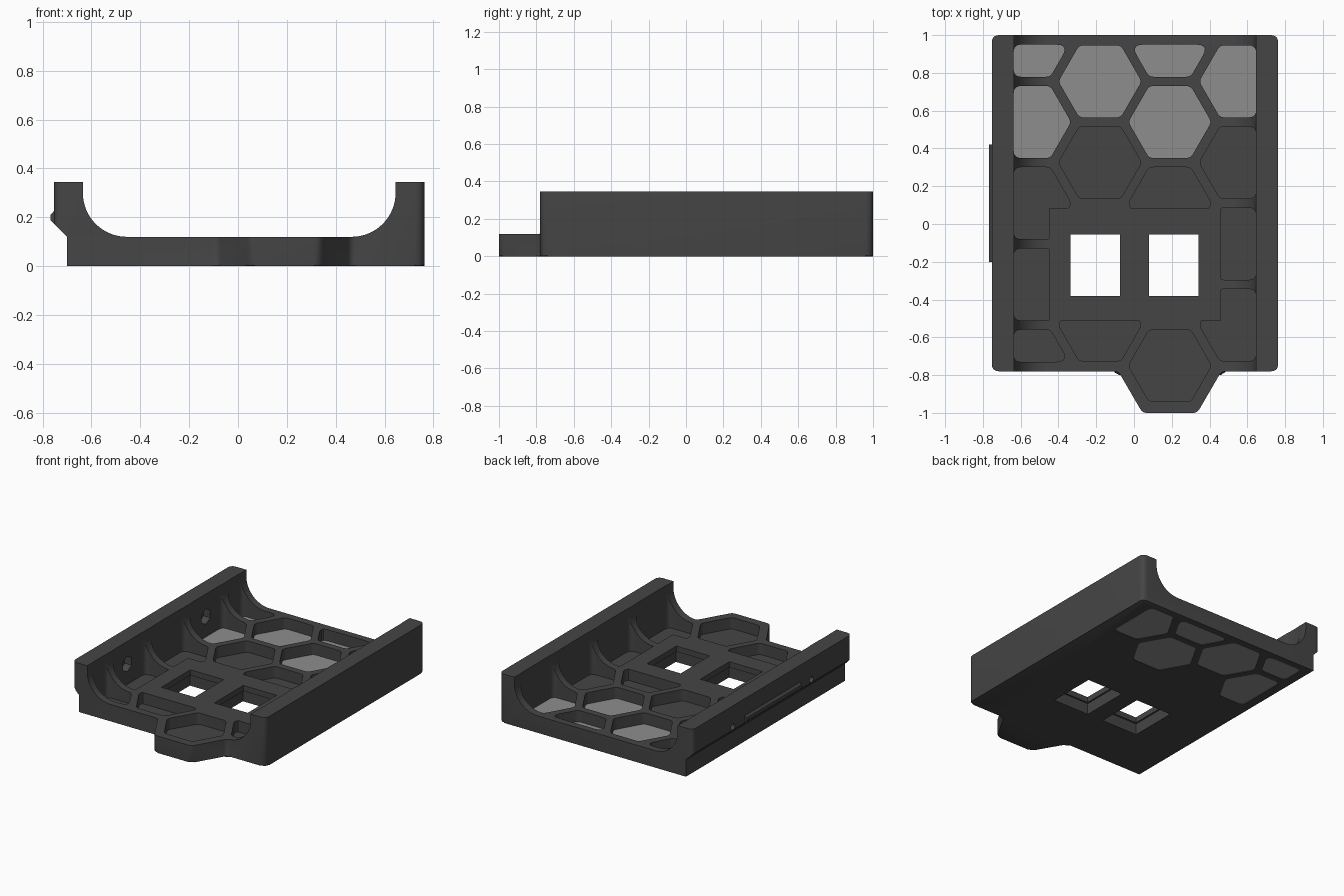
import bpy, bmesh, math
from mathutils import Vector, Matrix

if "Cube" in bpy.data.objects:
    bpy.data.objects.remove(bpy.data.objects["Cube"])


def material(name, value):
    m = bpy.data.materials.new(name)
    m.diffuse_color = (value, value, value, 1)
    m.use_nodes = True
    m.node_tree.nodes["Principled BSDF"].inputs["Base Color"].default_value = m.diffuse_color
    return m


DARK = material("dark_grey", 0.06)
LIGHT = material("light_grey", 0.27)


def rounded(points, radius, steps=5):
    """Round every corner of a 2D polygon."""
    out = []
    n = len(points)
    for i in range(n):
        p = Vector(points[i])
        a, b = Vector(points[i - 1]) - p, Vector(points[(i + 1) % n]) - p
        half = a.angle(b) / 2
        d = min(radius / math.tan(half), 0.48 * min(a.length, b.length))
        s, e = p + a.normalized() * d, p + b.normalized() * d
        for k in range(steps + 1):
            t = k / steps
            out.append((1 - t) ** 2 * s + 2 * t * (1 - t) * p + t * t * e)
    return out


def clip(points, axis, limit, sign):
    """Keep the part of a polygon where sign * coordinate <= sign * limit."""
    out = []
    for i, q in enumerate(points):
        p = points[i - 1]
        dp, dq = sign * (p[axis] - limit), sign * (q[axis] - limit)
        if dp * dq < 0:
            out.append(p.lerp(q, dp / (dp - dq)))
        if dq <= 0:
            out.append(q)
    return out


def add_prism(bm, points, lo, hi, axis="z"):
    """Extrude a 2D polygon between lo and hi along an axis."""
    place = {"z": lambda u, v, w: (u, v, w),
             "y": lambda u, v, w: (u, w, v),
             "x": lambda u, v, w: (w, u, v)}[axis]
    low = [bm.verts.new(place(p[0], p[1], lo)) for p in points]
    high = [bm.verts.new(place(p[0], p[1], hi)) for p in points]
    base = bm.faces.new(low)
    bm.faces.new(high)
    n = len(points)
    for i in range(n):
        j = (i + 1) % n
        bm.faces.new((low[i], low[j], high[j], high[i]))
    return base


def make(name, bm, mat=DARK):
    bmesh.ops.recalc_face_normals(bm, faces=bm.faces[:])
    mesh = bpy.data.meshes.new(name)
    bm.to_mesh(mesh)
    bm.free()
    mesh.materials.append(mat)
    ob = bpy.data.objects.new(name, mesh)
    bpy.context.collection.objects.link(ob)
    return ob


def prisms(name, items, mat=DARK):
    bm = bmesh.new()
    for item in items:
        add_prism(bm, *item)
    return make(name, bm, mat)


def cut(target, cutter):
    """Subtract a cutter and remove it."""
    mod = target.modifiers.new("cut", "BOOLEAN")
    mod.operation, mod.solver, mod.object = "DIFFERENCE", "EXACT", cutter
    bpy.context.view_layer.objects.active = target
    bpy.ops.object.modifier_apply(modifier=mod.name)
    bpy.data.objects.remove(cutter)


def rect(x0, x1, y0, y1):
    return [(x0, y0), (x1, y0), (x1, y1), (x0, y1)]


def ngon(cx, cy, r, n, turn=0.0):
    return [Vector((cx + r * math.cos(turn + math.tau * i / n),
                    cy + r * math.sin(turn + math.tau * i / n))) for i in range(n)]


L, R, TOP, DECK = -0.753, 0.763, 0.345, 0.12

# Tray body: rounded plan outline with front tongue and softened bottom edge
outline = [(L, 1.0), (L, -0.78), (-0.083, -0.78), (0.045, -1.0),
           (0.335, -1.0), (0.463, -0.78), (R, -0.78), (R, 1.0)]
bm = bmesh.new()
base = add_prism(bm, rounded(outline, 0.04), 0, TOP)
bmesh.ops.bevel(bm, geom=list(base.edges), offset=0.008, segments=2,
                affect="EDGES", profile=0.5)
body = make("tray_body", bm)

# Trough between the walls with quarter-round fillets
IN_L, IN_R, FIL = -0.635, 0.645, 0.18
arc = [(math.cos(t), math.sin(t)) for t in [math.pi / 2 * i / 16 for i in range(17)]]
trough = [(IN_L, 0.6)]
trough += [(IN_L + FIL - FIL * c, DECK + FIL - FIL * s) for c, s in arc]
trough += [(IN_R - FIL + FIL * c, DECK + FIL - FIL * s) for c, s in reversed(arc)]
trough += [(IN_R, 0.6)]
cut(body, prisms("trough_cutter", [(trough, -1.3, 1.3, "y")]))

# Undercut along the left outer wall
under = [(-0.9, -0.1), (-0.70, -0.1), (-0.70, 0.12), (L, 0.173), (-0.9, 0.32)]
cut(body, prisms("undercut_cutter", [(under, -1.3, 1.3, "y")]))

# Honeycomb pockets: closed floors in front, open cells with inlays at the back
PITCH, CELL = 0.43, 0.22
pockets, cells = [], []
for cx, start in ((-0.553, 0.97), (-0.18, 0.755), (0.19, 0.97), (0.565, 0.755)):
    for row in range(5):
        cy = start - PITCH * row
        in_pad = abs(cx) < 0.3 and abs(cy + 0.21) < 0.15
        if in_pad or cy < -0.8:
            continue
        poly = ngon(cx, cy, CELL, 6)
        poly = clip(clip(poly, 0, IN_L - 0.002, -1), 0, IN_R + 0.002, 1)
        poly = clip(poly, 1, 0.95, 1)
        if not (cx == 0.19 and cy < -0.7):
            poly = clip(poly, 1, -0.73, -1)
        poly = rounded(poly, 0.04)
        is_open = cy > 0.5
        pockets.append((poly, -0.1 if is_open else 0.04, 0.4))
        if is_open:
            cells.append((poly, 0.004, 0.04))
pocket_cutter = prisms("pocket_cutter", pockets)
# Solid pad around the windows
cut(pocket_cutter, prisms("pad", [(rect(-0.45, 0.46, -0.512, 0.082), -0.5, 0.8)]))
cut(body, pocket_cutter)

# Two rectangular windows, slightly wider below the lip
for x0, x1 in ((-0.335, -0.073), (0.08, 0.342)):
    cut(body, prisms("window_cutter", [(rect(x0, x1, -0.38, -0.055), -0.1, 0.5)]))
    cut(body, prisms("window_relief",
                     [(rect(x0 - 0.012, x1 + 0.012, -0.392, -0.043), -0.1, 0.08)]))

# Nut recesses and screw holes through the left wall
for y in (-0.33, 0.55):
    cut(body, prisms("nut_cutter", [(ngon(y, 0.185, 0.055, 6, math.pi / 6),
                                     -0.69, -0.6, "x")]))
    cut(body, prisms("screw_cutter", [(ngon(y, 0.195, 0.022, 16), -0.9, -0.65, "x")]))

# Light inlays in the open cells
prisms("inlay_panels", cells, LIGHT)

# Latch ridge on the left outer wall
ridge = [(-0.74, 0.16), (L, 0.173), (-0.767, 0.187), (-0.767, 0.21), (L, 0.226), (-0.74, 0.226)]
prisms("latch_ridge", [(ridge, -0.2, 0.42, "y")])

# Smooth the rounded walls, keep hard edges
for ob in bpy.context.scene.objects:
    bpy.ops.object.select_all(action="DESELECT")
    ob.select_set(True)
    bpy.context.view_layer.objects.active = ob
    bpy.ops.object.shade_smooth_by_angle(angle=math.radians(30))
